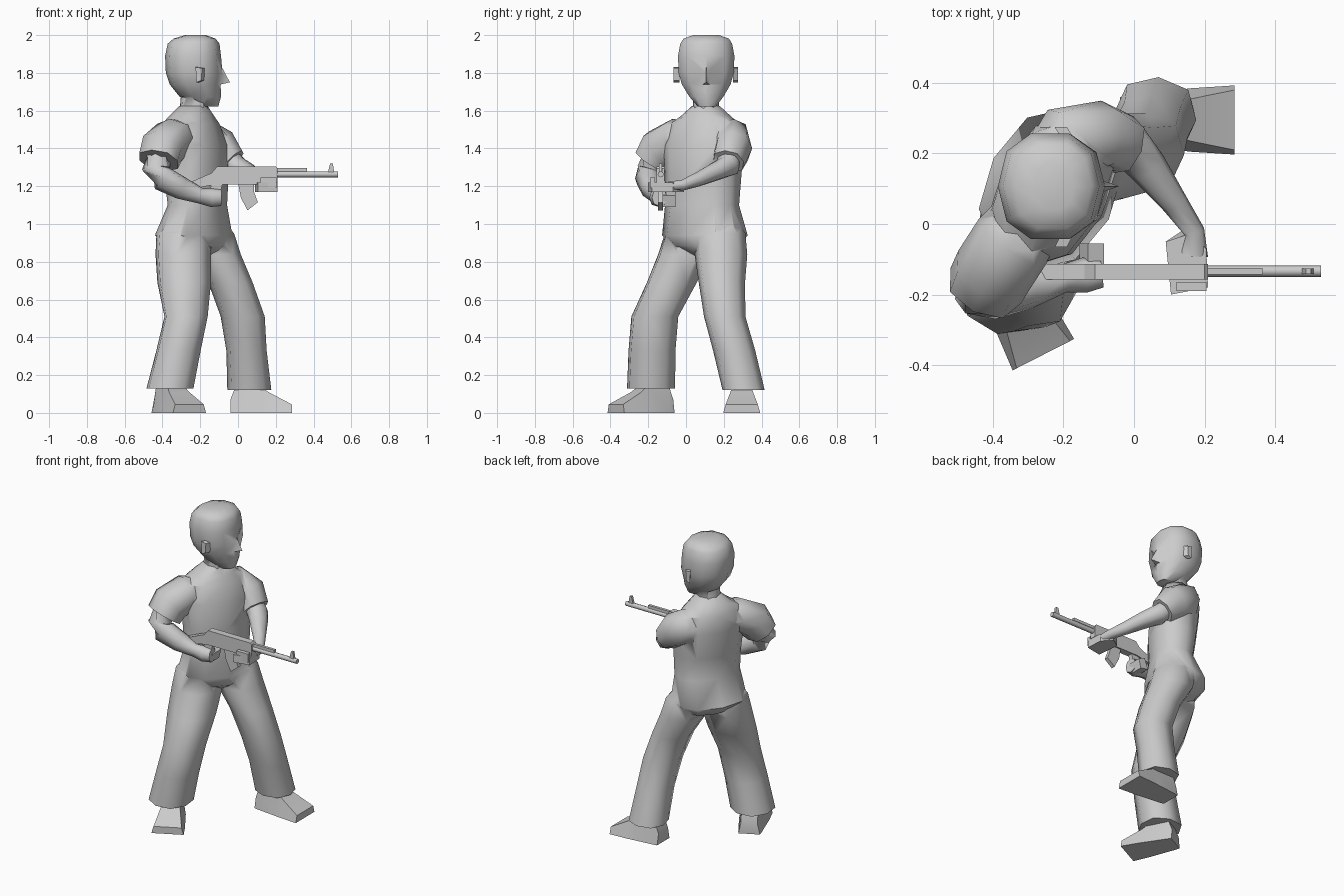
import bpy
from math import cos, sin, pi, radians
from mathutils import Vector

if "Cube" in bpy.data.objects:
    bpy.data.objects.remove(bpy.data.objects["Cube"])


def smooth(ob, angle):
    bpy.ops.object.select_all(action='DESELECT')
    ob.select_set(True)
    bpy.context.view_layer.objects.active = ob
    bpy.ops.object.shade_smooth_by_angle(angle=radians(angle))


def make(name, verts, faces, angle=40):
    me = bpy.data.meshes.new(name)
    me.from_pydata([tuple(v) for v in verts], [], faces)
    ob = bpy.data.objects.new(name, me)
    bpy.context.collection.objects.link(ob)
    bpy.ops.object.select_all(action='DESELECT')
    ob.select_set(True)
    bpy.context.view_layer.objects.active = ob
    bpy.ops.object.mode_set(mode='EDIT')
    bpy.ops.mesh.select_all(action='SELECT')
    bpy.ops.mesh.normals_make_consistent(inside=False)
    bpy.ops.object.mode_set(mode='OBJECT')
    smooth(ob, angle)
    return ob


def loft(name, rings, n=8, yaw=0, p=0.85, tube=False, angle=62):
    """Rings are (x, y, z, a, b): flat and turned by yaw, or square to the path if tube."""
    pts = [Vector(r[:3]) for r in rings]
    verts = []
    for i, r in enumerate(rings):
        u = Vector((cos(radians(yaw)), sin(radians(yaw)), 0))
        v = Vector((-u.y, u.x, 0))
        if tube:
            t = (pts[min(i + 1, len(pts) - 1)] - pts[max(i - 1, 0)]).normalized()
            u = t.cross(Vector((0, 0, 1))).normalized()
            v = u.cross(t)
        for k in range(n):
            c, s = cos(2 * pi * k / n), sin(2 * pi * k / n)
            c, s = [(abs(q) ** p) * (1 if q > 0 else -1) if abs(q) > 1e-6 else 0 for q in (c, s)]
            verts.append(pts[i] + u * (r[3] * c) + v * (r[4] * s))
    faces = [(i * n + k, i * n + (k + 1) % n, (i + 1) * n + (k + 1) % n, (i + 1) * n + k)
             for i in range(len(rings) - 1) for k in range(n)]
    faces += [tuple(range(n)), tuple(range((len(rings) - 1) * n, len(rings) * n))]
    return make(name, verts, faces, angle)


def merge(base, parts, angle=62):
    """Boolean-union parts into base so the seams shade as one skin."""
    for part in parts:
        mod = base.modifiers.new("union", 'BOOLEAN')
        mod.operation, mod.solver, mod.object = 'UNION', 'EXACT', part
        bpy.context.view_layer.objects.active = base
        bpy.ops.object.modifier_move_to_index(modifier=mod.name, index=0)
        bpy.ops.object.modifier_apply(modifier=mod.name)
        bpy.data.objects.remove(part)
    smooth(base, angle)


def plate(name, profile, y0, y1):
    """Extrude an x-z outline from y0 to y1."""
    n = len(profile)
    verts = [(x, y, z) for y in (y0, y1) for x, z in profile]
    faces = [(k, (k + 1) % n, n + (k + 1) % n, n + k) for k in range(n)]
    return make(name, verts, faces + [tuple(range(n)), tuple(range(n, 2 * n))], 20)


def box(name, x0, x1, y0, y1, z0, z1):
    return plate(name, [(x0, z0), (x1, z0), (x1, z1), (x0, z1)], y0, y1)


def shoe(name, heel, yaw, length):
    """Wedge shoe: stations give distance, half width, top half width, height."""
    d = Vector((cos(radians(yaw)), sin(radians(yaw)), 0))
    s = Vector((-d.y, d.x, 0))
    verts = []
    for t, w, wt, h in [(0, .065, .05, .07), (.08, .07, .05, .14), (.5, .085, .05, .14),
                        (.62, .09, .06, .11), (1, .098, .085, .045)]:
        c = Vector((heel[0], heel[1], 0)) + d * (t * length)
        verts += [c - s * w, c + s * w, c + s * wt + Vector((0, 0, h)), c - s * wt + Vector((0, 0, h))]
    faces = [(4 * i + k, 4 * i + (k + 1) % 4, 4 * i + 4 + (k + 1) % 4, 4 * i + 4 + k)
             for i in range(4) for k in range(4)]
    make(name, verts, faces + [(0, 1, 2, 3), (16, 17, 18, 19)], 60)


# Head with nose and neck, plus ears
head = loft("head", [(-.152, .11, 1.622, .048, .05), (-.20, .108, 1.675, .11, .095),
                     (-.227, .107, 1.74, .135, .135), (-.232, .107, 1.80, .15, .152),
                     (-.238, .107, 1.89, .148, .156), (-.235, .107, 1.955, .137, .143),
                     (-.23, .107, 1.982, .11, .125), (-.225, .107, 2.0, .055, .07)], n=10, p=.85)
nose = make("nose", [(-.085, .107, 1.83), (-.043, .107, 1.75), (-.11, .083, 1.735), (-.11, .131, 1.735),
                     (-.14, .107, 1.80)],
            [(0, 1, 2), (0, 3, 1), (1, 3, 2), (0, 2, 4), (0, 4, 3), (2, 3, 4)], 20)
neck = loft("neck", [(-.24, .105, 1.5, .085, .08), (-.235, .105, 1.6, .075, .07),
                     (-.225, .107, 1.72, .075, .07)], yaw=-10)
merge(head, [nose, neck])
for side, y, out in (("right", -.035, -.03), ("left", .25, .025)):
    make(side + "_ear", [(x + dx, y + dy, z) for dy, dx in ((0, 0), (out, -.015))
                         for x, z in ((-.205, 1.75), (-.18, 1.76), (-.175, 1.825), (-.21, 1.83))],
         [(0, 1, 2, 3), (4, 5, 6, 7), (0, 1, 5, 4), (1, 2, 6, 5), (2, 3, 7, 6), (3, 0, 4, 7)])

# Clothed body: torso turned towards the weapon, trouser legs, short sleeves
body = loft("clothed_body",
            [(-.20, .09, .83, .06, .06), (-.215, .10, .88, .15, .17), (-.235, .10, .94, .185, .23),
             (-.215, .085, 1.10, .13, .205), (-.22, .09, 1.25, .145, .21),
             (-.235, .095, 1.42, .15, .22), (-.25, .10, 1.53, .13, .19),
             (-.245, .105, 1.575, .105, .13), (-.235, .105, 1.625, .072, .072)],
            n=10, yaw=-28)
right_leg = loft("right_trouser_leg",
                 [(-.25, .04, 1.06, .08, .09), (-.285, .01, .95, .15, .125),
                  (-.29, -.01, .84, .15, .14), (-.285, -.075, .69, .145, .135),
                  (-.275, -.165, .51, .117, .127), (-.315, -.18, .33, .12, .127),
                  (-.36, -.185, .13, .127, .13)], yaw=-12)
left_leg = loft("left_trouser_leg",
                [(-.19, .15, 1.06, .08, .09), (-.15, .18, .95, .13, .135),
                 (-.12, .185, .84, .135, .14), (-.04, .19, .69, .118, .123),
                 (.025, .205, .51, .117, .11), (.045, .255, .33, .107, .112),
                 (.06, .305, .12, .117, .112)], yaw=-5)
right_sleeve = loft("right_sleeve", [(-.27, .06, 1.46, .09, .08), (-.345, -.05, 1.455, .115, .105),
                                     (-.40, -.135, 1.40, .115, .115),
                                     (-.42, -.175, 1.335, .112, .10)], tube=True)
left_sleeve = loft("left_sleeve", [(-.25, .14, 1.46, .09, .08), (-.18, .235, 1.45, .11, .11),
                                   (-.10, .25, 1.40, .10, .11), (-.03, .225, 1.33, .085, .08)], tube=True)
merge(body, [right_leg, left_leg, right_sleeve, left_sleeve])
shoe("right_shoe", (-.40, -.09), -63, .315)
shoe("left_shoe", (-.04, .295), 0, .325)

# Bare arms and hands
loft("right_arm", [(-.41, -.16, 1.38, .075, .07), (-.435, -.195, 1.29, .075, .065),
                   (-.40, -.20, 1.24, .07, .068), (-.30, -.18, 1.19, .06, .06),
                   (-.20, -.155, 1.15, .04, .042), (-.14, -.145, 1.14, .05, .05),
                   (-.09, -.14, 1.14, .04, .045)], tube=True)
plate("right_fingers", [(-.155, 1.10), (-.10, 1.09), (-.085, 1.15), (-.13, 1.17)], -.145, -.055)
loft("left_arm", [(-.07, .235, 1.37, .06, .055), (-.01, .22, 1.305, .065, .06),
                  (.04, .16, 1.28, .055, .05), (.115, .06, 1.235, .038, .038),
                  (.17, -.02, 1.205, .03, .028), (.165, -.09, 1.20, .045, .025)], tube=True)
make("left_hand", [(x, y, z) for z, dy in ((1.17, .02), (1.22, 0)) for x, y in
                   ((.09, -.05), (.15, -.03 + dy), (.205, -.07), (.21, -.18), (.105, -.20))],
     [(0, 1, 2, 3, 4), (5, 6, 7, 8, 9)] + [(k, (k + 1) % 5, 5 + (k + 1) % 5, 5 + k) for k in range(5)])
box("left_fingertips", .12, .205, -.19, -.165, 1.19, 1.245)

# Rifle
plate("rifle_body", [(-.28, 1.21), (-.14, 1.27), (-.11, 1.305), (.20, 1.305), (.21, 1.295),
                     (.21, 1.22), (.17, 1.21), (-.12, 1.21), (-.24, 1.185)], -.157, -.113)
loft("barrel", [(.19, -.134, 1.263, .016, .016), (.53, -.134, 1.263, .016, .016)], tube=True, p=1)
box("gas_tube", .19, .365, -.143, -.125, 1.278, 1.297)
plate("front_sight", [(.475, 1.27), (.51, 1.27), (.502, 1.32), (.488, 1.32)], -.142, -.126)
plate("magazine", [(0, 1.22), (.085, 1.22), (.085, 1.17), (.105, 1.115), (.05, 1.072), (.015, 1.14)],
      -.148, -.122)
plate("pistol_grip", [(-.14, 1.22), (-.08, 1.22), (-.11, 1.10), (-.16, 1.11)], -.15, -.12)
